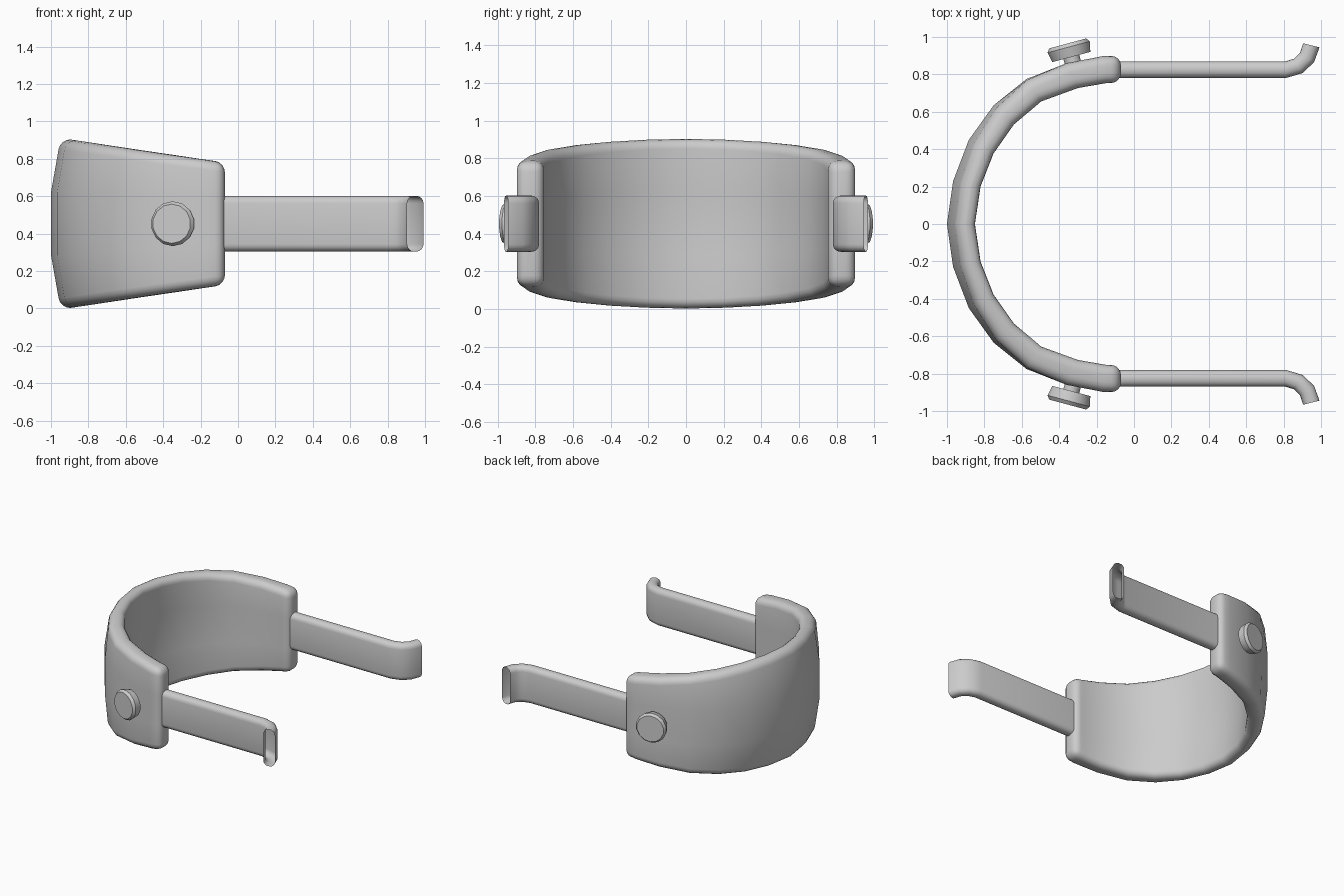
import bpy, bmesh, math
from mathutils import Vector, Matrix

if "Cube" in bpy.data.objects:
    bpy.data.objects.remove(bpy.data.objects["Cube"], do_unlink=True)

MID = 0.453  # height of the centre line

grey = bpy.data.materials.new("plain grey")
grey.use_nodes = True
colour = (0.6, 0.6, 0.6, 1)
grey.diffuse_color = colour
grey.node_tree.nodes["Principled BSDF"].inputs["Base Color"].default_value = colour


def loft(name, rings, caps, angle, bevel=0):
    """Skin a row of closed rings, then shade it smooth by angle."""
    bm = bmesh.new()
    loops = [[bm.verts.new(p) for p in ring] for ring in rings]
    n = len(loops[0])
    for a, b in zip(loops, loops[1:]):
        for i in range(n):
            j = (i + 1) % n
            bm.faces.new((a[i], a[j], b[j], b[i]))
    if caps:
        bm.faces.new(loops[0][::-1])
        bm.faces.new(loops[-1])
    bmesh.ops.recalc_face_normals(bm, faces=bm.faces)
    mesh = bpy.data.meshes.new(name)
    bm.to_mesh(mesh)
    bm.free()
    mesh.materials.append(grey)
    obj = bpy.data.objects.new(name, mesh)
    bpy.context.collection.objects.link(obj)
    bpy.ops.object.select_all(action='DESELECT')
    obj.select_set(True)
    bpy.context.view_layer.objects.active = obj
    if bevel:
        mod = obj.modifiers.new("rounded edges", 'BEVEL')
        mod.width, mod.segments = bevel, 4
        mod.limit_method, mod.angle_limit = 'ANGLE', math.radians(50)
        bpy.ops.object.modifier_apply(modifier=mod.name)
    bpy.ops.object.shade_smooth_by_angle(angle=math.radians(angle))
    return obj


# Curved band: plan of the outer and inner walls from the middle to one end
outer = [(-1, 0), (-.967, .23), (-.883, .45), (-.75, .635), (-.575, .775), (-.36, .86), (-.17, .897), (-.07, .9)]
inner = [(-.845, 0), (-.815, .2), (-.747, .375), (-.64, .53), (-.495, .655), (-.3, .727), (-.15, .753), (-.07, .755)]
bulges = [.05, .048, .04, .025, .008, 0, 0, 0]


def band_ring(k, side):
    o, i = Vector(outer[k]), Vector(inner[k])
    out = (o - i).normalized()
    half = 0.45 - 0.145 * ((o.x + i.x) / 2 + 0.92)
    levels = [-half, -0.37 * half, 0.37 * half, half]
    ring = []
    for z in levels:                      # outer wall, swelling at mid height
        p = o - out * (bulges[k] if abs(z) == half else 0)
        ring.append((p.x, side * p.y, MID + z))
    for z in reversed(levels):            # inner wall, slightly hollow
        p = i + out * (0 if abs(z) == half else bulges[k] * 0.6)
        ring.append((p.x, side * p.y, MID + z))
    return ring


last = len(outer) - 1
rings = [band_ring(k, -1) for k in range(last, 0, -1)] + [band_ring(k, 1) for k in range(last + 1)]
loft("band", rings, True, 50, 0.055)


# Side arms: a rounded hollow strip with an outward curled, open tip
def rounded_section(width, height, radius, steps=4):
    points = []
    for q, (sx, sz) in enumerate([(1, 1), (-1, 1), (-1, -1), (1, -1)]):
        for s in range(steps + 1):
            a = math.pi / 2 * (q + s / steps)
            points.append((sx * (width / 2 - radius) + radius * math.cos(a),
                           sz * (height / 2 - radius) + radius * math.sin(a)))
    return points


arm_path = [(-.12, .825, 0), (.81, .825, 0), (.878, .845, 32), (.925, .89, 58), (.948, .955, 76)]
section = rounded_section(0.09, 0.298, 0.04)

# Knob: axis leaning back with the curve of the band
knob_base = Vector((-.335, .893, MID))
knob_axis = Vector((-.26, .966, 0)).normalized()


def disc(distance, radius, side, sides=14):
    turn = knob_axis.to_track_quat('Z', 'X')
    ring = []
    for s in range(sides):
        a = 2 * math.pi * s / sides
        p = knob_base + knob_axis * distance + turn @ Vector((radius * math.cos(a), radius * math.sin(a), 0))
        ring.append((p.x, side * p.y, p.z))
    return ring


for side, word in ((1, "back"), (-1, "front")):
    strip = []
    for x, y, degrees in arm_path:
        a = math.radians(degrees)
        strip.append([(x - u * math.sin(a), side * (y + u * math.cos(a)), MID + v) for u, v in section])
    loft(word + "_arm", strip, False, 50)
    loft(word + "_knob_stem", [disc(-.07, .045, side), disc(.01, .045, side)], True, 40)
    loft(word + "_knob", [disc(0, .108, side), disc(.055, .12, side), disc(.075, .105, side)], True, 30)
